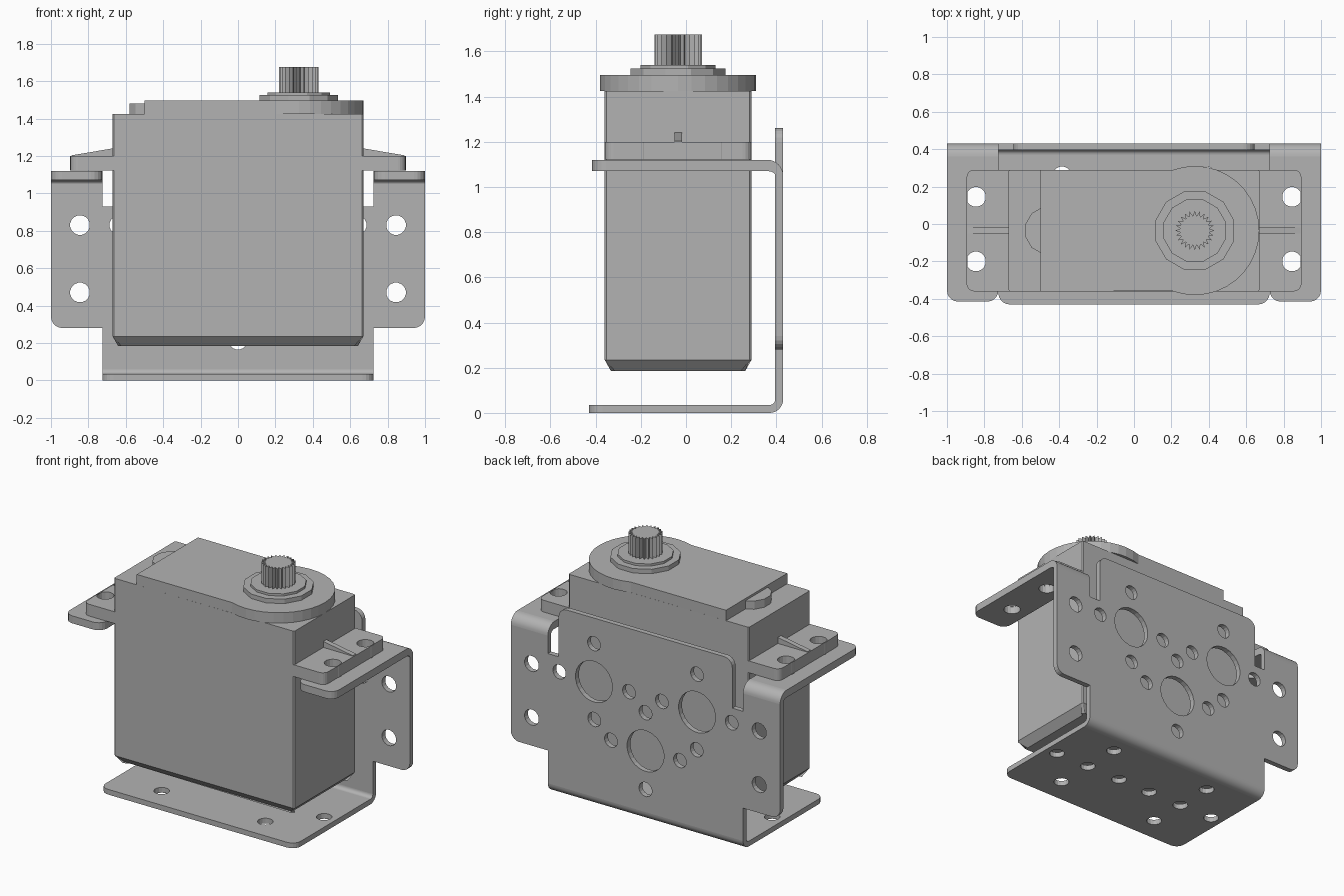
import bpy, bmesh, math
from mathutils import Vector

cube = bpy.data.objects.get("Cube")
if cube:
    bpy.data.objects.remove(cube, do_unlink=True)

GREY = (0.45, 0.45, 0.45, 1)
grey = bpy.data.materials.new("plain grey")
grey.use_nodes = True
grey.diffuse_color = GREY
grey.node_tree.nodes["Principled BSDF"].inputs["Base Color"].default_value = GREY


def arc(cx, cy, rx, ry, start, end, n):
    angles = [math.radians(start + (end - start) * i / n) for i in range(n + 1)]
    return [(cx + rx * math.cos(a), cy + ry * math.sin(a)) for a in angles]


def circle(cx, cy, r, n=16):
    step = 360 / n
    return arc(cx, cy, r, r, step / 2, 360 - step / 2, n - 1)


def rounded(corners, n=5):
    """Outline from (u, v, radius) right-angled corners."""
    out = []
    for i, (u, v, r) in enumerate(corners):
        p = Vector((u, v))
        if not r:
            out.append((u, v))
            continue
        a = (Vector(corners[i - 1][:2]) - p).normalized()
        b = (Vector(corners[(i + 1) % len(corners)][:2]) - p).normalized()
        for k in range(n + 1):
            t = math.pi / 2 * k / n
            out.append(tuple(p + (a + b) * r - b * r * math.cos(t) - a * r * math.sin(t)))
    return out


def finish(name, bm, smooth=False):
    bmesh.ops.recalc_face_normals(bm, faces=bm.faces)
    mesh = bpy.data.meshes.new(name)
    bm.to_mesh(mesh)
    bm.free()
    mesh.materials.clear()
    mesh.materials.append(grey)
    obj = bpy.data.objects.new(name, mesh)
    bpy.context.collection.objects.link(obj)
    if smooth:
        bpy.ops.object.select_all(action="DESELECT")
        obj.select_set(True)
        bpy.context.view_layer.objects.active = obj
        bpy.ops.object.shade_smooth_by_angle(angle=math.radians(35))
    return obj


def plate(name, outline, low, high, plane="XY", holes=(), smooth=False):
    """Extrude an outline with holes from low to high, across the given plane."""
    curve = bpy.data.curves.new(name + "_outline", "CURVE")
    curve.dimensions = "2D"
    curve.fill_mode = "BOTH"
    curve.extrude = (high - low) / 2
    for loop in [outline, *holes]:
        spline = curve.splines.new("POLY")
        spline.points.add(len(loop) - 1)
        for point, (u, v) in zip(spline.points, loop):
            point.co = (u, v, 0, 1)
        spline.use_cyclic_u = True
    helper = bpy.data.objects.new(name + "_outline", curve)
    bpy.context.collection.objects.link(helper)
    bpy.context.view_layer.update()
    mesh = bpy.data.meshes.new_from_object(helper.evaluated_get(bpy.context.evaluated_depsgraph_get()))
    bm = bmesh.new()
    bm.from_mesh(mesh)
    bpy.data.objects.remove(helper)
    bpy.data.curves.remove(curve)
    bpy.data.meshes.remove(mesh)
    bmesh.ops.remove_doubles(bm, verts=bm.verts, dist=0.0001)
    for face in bm.faces:
        face.smooth = False
    mid = (low + high) / 2
    for vert in bm.verts:
        u, v, w = vert.co
        w += mid
        vert.co = {"XY": (u, v, w), "XZ": (u, w, v), "YZ": (w, u, v)}[plane]
    return finish(name, bm, smooth)


def mirror_holes(spots, r, n=16):
    return [circle(s * x, y, r, n) for x, y in spots for s in ((1, -1) if x else (1,))]


SIDES = (("left", 1), ("right", -1))

# Bracket back plate with side wings, slots and mounting holes
half = [(0.725, 0.06, 0), (0.725, 0.28, 0), (1, 0.28, 0.06), (1, 1.05, 0),
        (0.725, 1.05, 0), (0.725, 0.93, 0), (0.645, 0.93, 0), (0.645, 1.26, 0.06)]
back = rounded(half + [(-x, z, r) for x, z, r in reversed(half)])
small = [(0.383, 1.088), (0.122, 0.835), (0, 0.727), (0.38, 0.58),
         (0.256, 0.474), (0, 0.212), (0.64, 0.83)]
holes = mirror_holes(small, 0.048)
holes += mirror_holes([(0.845, 0.83), (0.845, 0.47)], 0.053)
holes += mirror_holes([(0.383, 0.833), (0, 0.47)], 0.137, 24)
plate("bracket_back", back, 0.395, 0.43, "XZ", holes)

# Bracket base and its bend
base = rounded([(-0.725, -0.43, 0.06), (0.725, -0.43, 0.06), (0.725, 0.37, 0), (-0.725, 0.37, 0)])
spots = [(0.64, 0), (0.385, 0), (0.125, 0), (0.385, 0.26), (0.385, -0.26)]
plate("bracket_base", base, 0, 0.035, holes=mirror_holes(spots, 0.048))
bend = arc(0.37, 0.06, 0.06, 0.06, -90, 0, 8) + arc(0.37, 0.06, 0.025, 0.025, 0, -90, 8)
plate("base_bend", bend, -0.725, 0.725, "YZ", smooth=True)

# Bracket flanges, servo ears and ribs on both sides
bend = arc(0.36, 1.05, 0.07, 0.07, 0, 90, 8) + arc(0.36, 1.05, 0.035, 0.02, 90, 0, 8)
for side, s in SIDES:
    screw_holes = [circle(s * 0.845, y, 0.053) for y in (0.145, -0.2)]
    flange = rounded([(s * 0.725, -0.415, 0.06), (s, -0.415, 0.06), (s, 0.36, 0), (s * 0.725, 0.36, 0)])
    plate("flange_" + side, flange, 1.07, 1.12, holes=screw_holes)
    plate("flange_bend_" + side, bend, *sorted((s * 0.725, s)), "YZ", smooth=True)
    ear = rounded([(s * 0.66, -0.36, 0), (s * 0.895, -0.36, 0.04),
                   (s * 0.895, 0.29, 0.04), (s * 0.66, 0.29, 0)])
    plate("servo_ear_" + side, ear, 1.121, 1.2, holes=screw_holes)
    rib = [(s * 0.66, 1.195), (s * 0.89, 1.195), (s * 0.89, 1.203), (s * 0.66, 1.242)]
    plate("ear_rib_" + side, rib, -0.052, -0.018, "XZ")

# Servo case with a chamfered underside
bm = bmesh.new()
bmesh.ops.create_cube(bm, size=1)
for v in bm.verts:
    v.co = (v.co.x * 1.34, v.co.y * 0.65 - 0.035, v.co.z * 1.24 + 0.805)
upright = [e for e in bm.edges if abs(e.verts[0].co.z - e.verts[1].co.z) > 1]
bmesh.ops.bevel(bm, geom=upright, offset=0.008, segments=1, affect="EDGES")
for face in bm.faces:
    if face.normal.z < -0.9:
        bottom = face
bmesh.ops.inset_region(bm, faces=[bottom], thickness=0.048, use_even_offset=True)
inner = set(bottom.verts)
for v in bm.verts:
    if v.co.z < 0.5 and v not in inner:
        v.co.z = 0.235
finish("servo_case", bm)

# Raised lid, rounded around the output shaft, with an end tab
CX, CY = 0.325, -0.035
lid = [(-0.5, 0.29), (-0.5, -0.36)] + arc(CX, CY, 0.345, 0.345, -110, 110, 22)
plate("servo_lid", lid, 1.425, 1.495)
plate("lid_tab", circle(-0.455, CY, 0.13, 12), 1.42, 1.48)

# Stepped shaft collar and toothed output shaft
plate("collar_lower", circle(CX, CY, 0.217, 12), 1.49, 1.525)
plate("collar_upper", circle(CX, CY, 0.172, 12), 1.52, 1.54)
TEETH = 24
teeth = []
for i in range(TEETH * 2):
    r = 0.078 if i % 2 else 0.105
    a = math.pi * i / TEETH
    teeth.append((CX + r * math.cos(a), CY + r * math.sin(a)))
plate("output_shaft", teeth, 1.535, 1.675)
